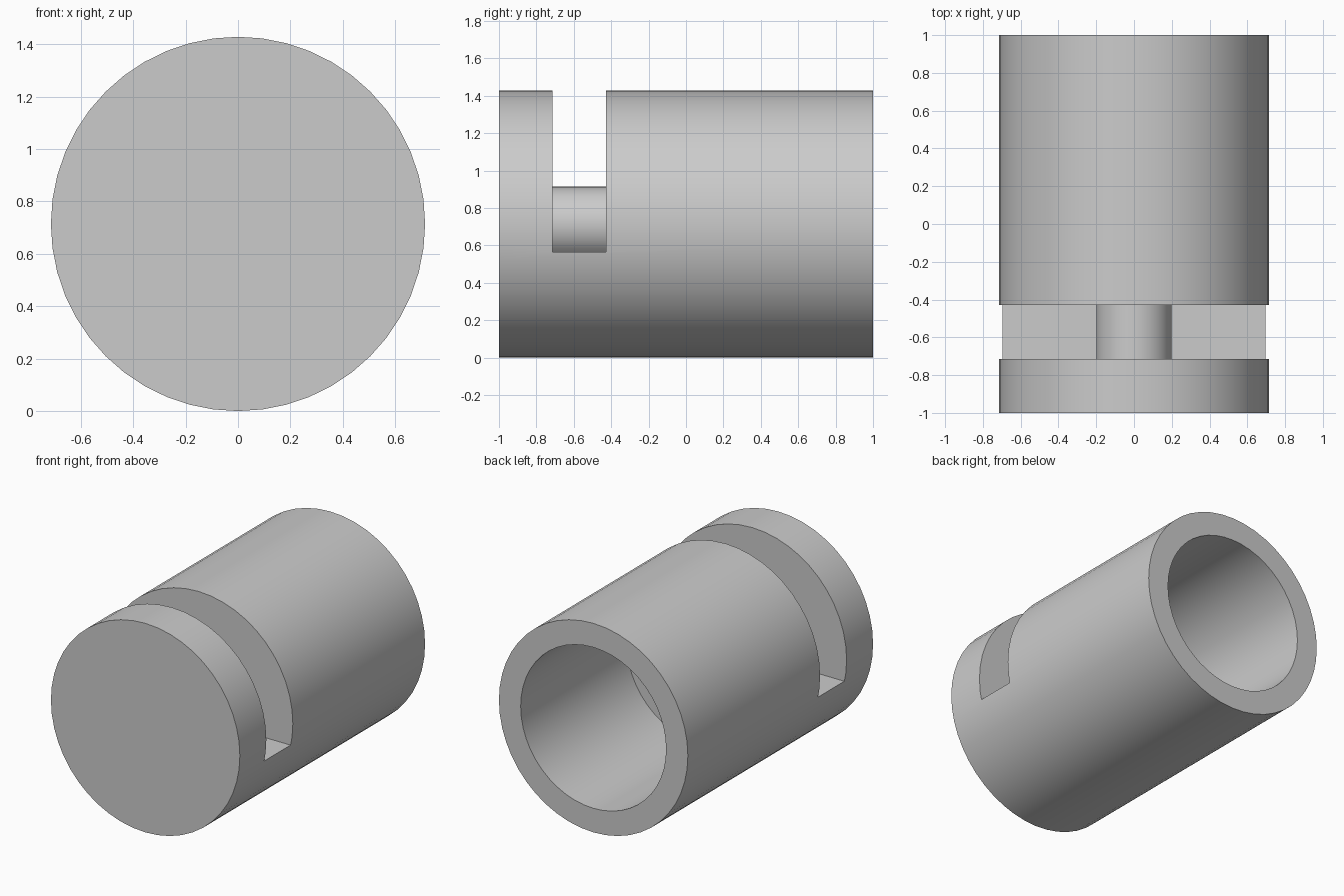
import bpy, bmesh
from math import sin, cos, pi, asin

if "Cube" in bpy.data.objects:
    bpy.data.objects.remove(bpy.data.objects["Cube"])

R = 5 / 7              # outer radius, also the axis height
BORE_R = 0.55
PIN_R = 0.2
SLOT_DROP = 0.15       # slot floor below the axis
SLOT_Y = (-R, -0.428)
SEGMENTS = 48

grey = bpy.data.materials.new("plain grey")
grey.use_nodes = True
colour = (0.6, 0.6, 0.6, 1)
grey.diffuse_color = colour
grey.node_tree.nodes["Principled BSDF"].inputs["Base Color"].default_value = colour


def arc(radius, start, end, steps):
    return [(radius * cos(start + (end - start) * i / steps),
             radius * sin(start + (end - start) * i / steps)) for i in range(steps + 1)]


def circle(radius):
    return arc(radius, 0, 2 * pi, SEGMENTS)[:-1]


def prism(name, profile, y0, y1):
    """Extrude an x-z profile, measured from the axis, along y."""
    bm = bmesh.new()
    face = bm.faces.new([bm.verts.new((x, y0, z + R)) for x, z in profile])
    extruded = bmesh.ops.extrude_face_region(bm, geom=[face])["geom"]
    moved = [v for v in extruded if isinstance(v, bmesh.types.BMVert)]
    bmesh.ops.translate(bm, verts=moved, vec=(0, y1 - y0, 0))
    bmesh.ops.recalc_face_normals(bm, faces=bm.faces)
    mesh = bpy.data.meshes.new(name)
    bm.to_mesh(mesh)
    bm.free()
    mesh.materials.append(grey)
    obj = bpy.data.objects.new(name, mesh)
    bpy.context.collection.objects.link(obj)
    return obj


# Solid cylinder lying along y
body = prism("slotted_cylinder", circle(R), -1, 1)

# Blind bore opening at the back
bore = prism("bore_cutter", circle(BORE_R), -R / 5, 1.2)

# Slot open at the top, whose profile wraps around the central pin
a = asin(SLOT_DROP / PIN_R)
pin_arc = arc(PIN_R, pi + a, -a, 32)
slot_profile = [(-1, 1), (-1, -SLOT_DROP)] + pin_arc + [(1, -SLOT_DROP), (1, 1)]
slot = prism("slot_cutter", slot_profile, *SLOT_Y)

# Cut both, then discard the cutters
bpy.context.view_layer.objects.active = body
body.select_set(True)
for cutter in (bore, slot):
    cutter.hide_render = True
    cut = body.modifiers.new(cutter.name, "BOOLEAN")
    cut.operation = "DIFFERENCE"
    cut.solver = "EXACT"
    cut.object = cutter
    bpy.ops.object.modifier_apply(modifier=cut.name)
    bpy.data.objects.remove(cutter)

bpy.ops.object.shade_smooth_by_angle(angle=pi / 6)
